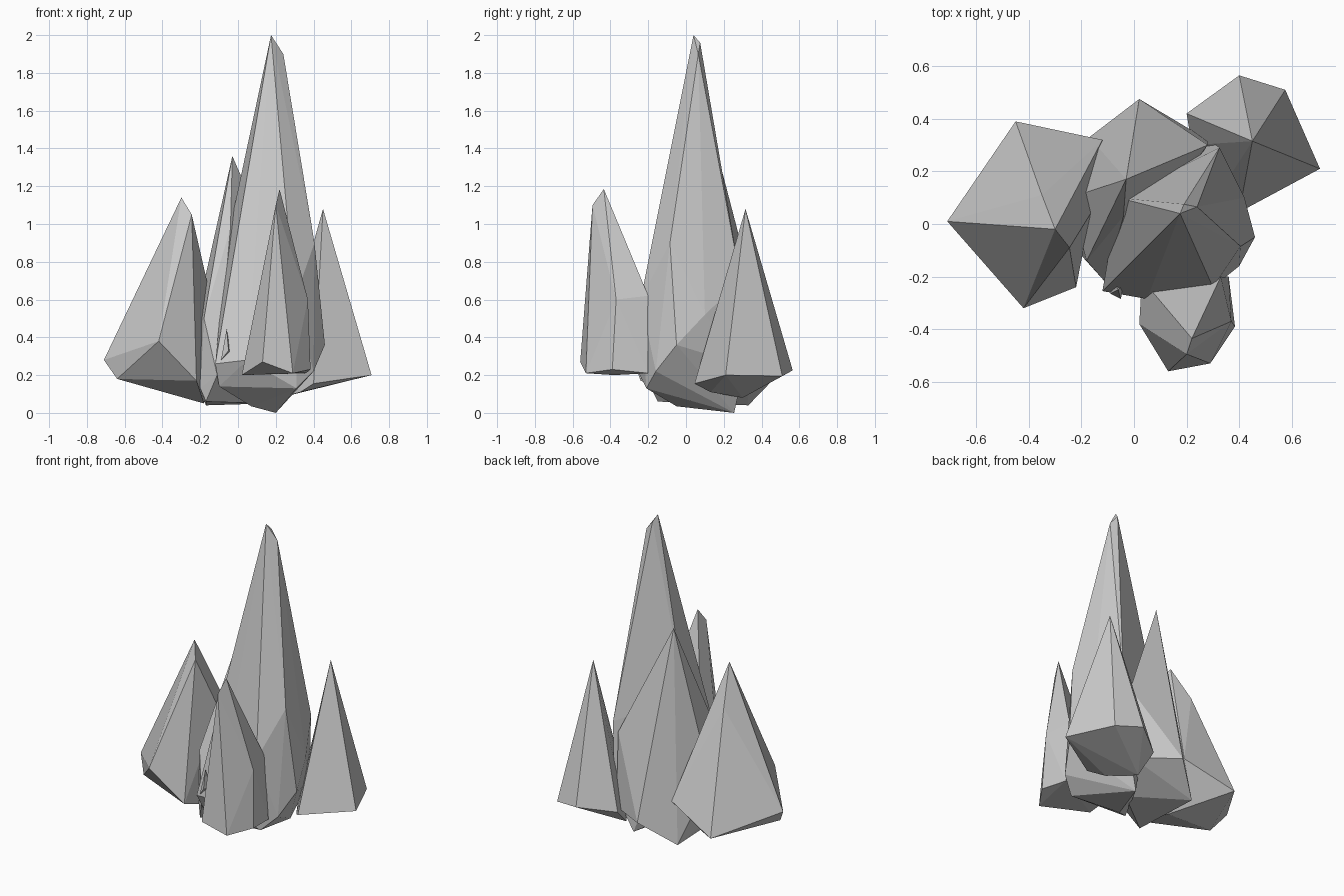
import bpy
import bmesh
from mathutils import Vector

# Remove the default cube
default_cube = bpy.data.objects.get("Cube")
if default_cube:
    bpy.data.objects.remove(default_cube, do_unlink=True)

# Single pale stone colour
stone = bpy.data.materials.new("pale_grey_stone")
stone.use_nodes = True
stone_colour = (.6, .6, .6, 1)
stone.diffuse_color = stone_colour
stone.node_tree.nodes["Principled BSDF"].inputs["Base Color"].default_value = stone_colour


def crystal(name, tips, girdle, foot):
    """Make a faceted shard: chipped tip, widest corners and tapered root, wrapped in a hull."""
    bm = bmesh.new()
    for corner in tips + girdle + foot:
        bm.verts.new(Vector(corner))
    hull = bmesh.ops.convex_hull(bm, input=bm.verts[:])
    # Drop corners that fall inside the shard
    inside = {g for g in hull["geom_interior"] + hull["geom_unused"]
              if isinstance(g, bmesh.types.BMVert)}
    bmesh.ops.delete(bm, geom=list(inside), context='VERTS')
    # Merge nearly flat neighbouring triangles into clean facets
    bmesh.ops.dissolve_limit(bm, angle_limit=.03, verts=bm.verts[:], edges=bm.edges[:])
    bmesh.ops.recalc_face_normals(bm, faces=bm.faces[:])
    mesh = bpy.data.meshes.new(name)
    bm.to_mesh(mesh)
    bm.free()
    mesh.materials.append(stone)
    shard = bpy.data.objects.new(name, mesh)
    bpy.context.scene.collection.objects.link(shard)
    return shard


# Tall central shard
crystal(
    "main_crystal",
    tips=[(.175, .04, 2), (.24, .065, 1.9), (.19, .075, 1.96)],
    girdle=[(-.12, -.255, .26), (.05, -.285, .28), (.3, -.24, .6),
            (.405, -.085, .9), (.42, .1, .52), (.46, -.05, .36),
            (.4, -.16, .22), (.325, .29, .7), (-.06, .1, .9)],
    foot=[(-.1, -.2, .14), (.31, -.21, .13), (.07, -.05, .035),
          (.2, .255, 0), (.3, .31, .25)])

# Shard leaning against the back of the central one
crystal(
    "back_crystal",
    tips=[(-.03, .17, 1.36), (-.04, .03, .98)],
    girdle=[(.28, .3, .65), (.28, .32, .17), (.02, .475, .19),
            (-.245, .1, .4), (-.18, -.14, .5)],
    foot=[(-.17, .33, .04), (-.2, -.12, .13), (-.17, -.15, .06),
          (-.11, -.22, .2), (.15, .1, .05)])

# Broad shard on the right-hand side of the model
crystal(
    "right_crystal",
    tips=[(-.3, -.02, 1.14), (-.245, -.09, 1.05), (-.35, .11, .9)],
    girdle=[(-.71, .01, .28), (-.42, -.32, .38), (-.12, .32, .31),
            (-.45, .39, .18), (-.165, .04, .7)],
    foot=[(-.64, -.06, .18), (-.22, -.24, .17), (-.19, -.03, .17),
          (-.18, .1, .05)])

# Shard on the left at the back
crystal(
    "left_crystal",
    tips=[(.45, .315, 1.08)],
    girdle=[(.4, .565, .225), (.575, .51, .195), (.707, .21, .2),
            (.2, .42, .19), (.4, .045, .155)],
    foot=[(.33, .13, .11), (.22, .3, .08)])

# Narrow shard at the front
crystal(
    "front_crystal",
    tips=[(.22, -.435, 1.185), (.2, -.495, 1.1)],
    girdle=[(.02, -.38, .2), (.13, -.56, .27), (.29, -.53, .21),
            (.384, -.39, .23), (.37, -.37, .6), (.33, -.2, .62)],
    foot=[(.03, -.21, .21), (.36, -.2, .21)])

# Tiny splinter poking out of the central shard
crystal(
    "small_splinter",
    tips=[(-.06, -.25, .445)],
    girdle=[(-.09, -.265, .28), (-.05, -.285, .33), (-.04, -.23, .32)],
    foot=[(-.08, -.22, .28)])
